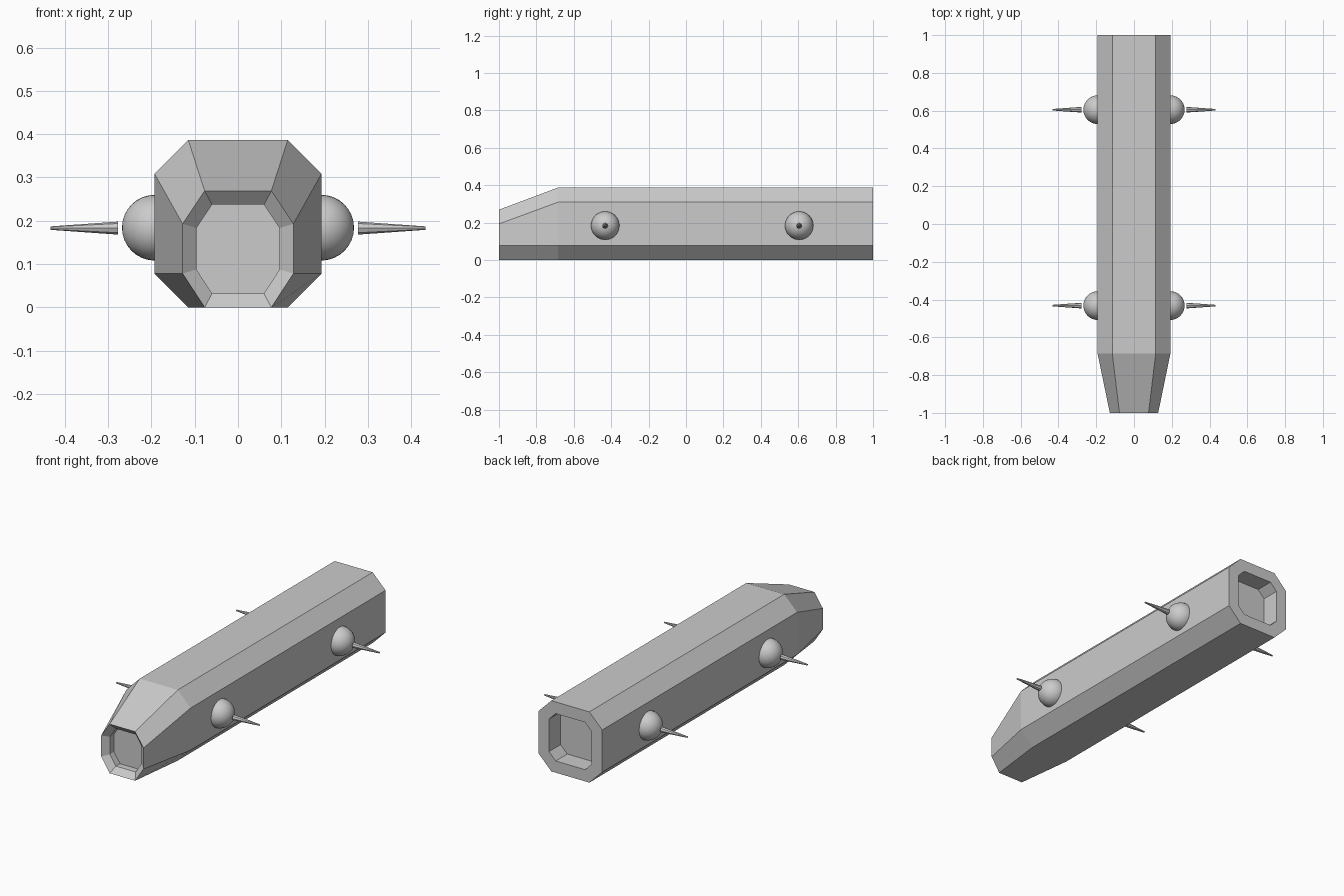
import bpy, bmesh, math
from mathutils import Matrix, Vector

if "Cube" in bpy.data.objects:
    bpy.data.objects.remove(bpy.data.objects["Cube"])


def make_object(name, bm):
    bmesh.ops.recalc_face_normals(bm, faces=bm.faces[:])
    mesh = bpy.data.meshes.new(name)
    bm.to_mesh(mesh)
    bm.free()
    ob = bpy.data.objects.new(name, mesh)
    bpy.context.collection.objects.link(ob)
    return ob


def octagon(bm, y, side, flat, low, high, top):
    half = [(flat, 0), (side, low), (side, high), (flat, top)]
    pts = half + [(-x, z) for x, z in reversed(half)]
    return [bm.verts.new((x, y, z)) for x, z in pts]


# Octagonal hull with a tapered nose
bm = bmesh.new()
rings = [octagon(bm, -1.0, 0.128, 0.077, 0.078, 0.193, 0.269),
         octagon(bm, -0.685, 0.193, 0.115, 0.078, 0.309, 0.387),
         octagon(bm, 1.0, 0.193, 0.115, 0.078, 0.309, 0.387)]
for a, b in zip(rings, rings[1:]):
    for i in range(8):
        j = (i + 1) % 8
        bm.faces.new((a[i], a[j], b[j], b[i]))
nose = bm.faces.new(rings[0])
tail = bm.faces.new(rings[2])
bmesh.ops.recalc_face_normals(bm, faces=bm.faces[:])


def recess(face, inset, slope, depth):
    # inset rim, then push a straight-walled pocket inwards
    bmesh.ops.inset_individual(bm, faces=[face], thickness=inset, depth=-slope,
                               use_even_offset=True)
    inward = -face.normal.copy()
    bmesh.ops.inset_individual(bm, faces=[face], thickness=0.0, depth=0.0)
    bmesh.ops.translate(bm, verts=face.verts[:], vec=inward * depth)


# Bevelled nose socket and flat-rimmed tail socket
recess(nose, 0.032, 0.03, 0.035)
recess(tail, 0.064, 0.0, 0.1)
make_object("hull", bm)

# Side domes with pointed spikes, two per side
for side, label in ((1, "right"), (-1, "left")):
    for y, place in ((-0.432, "front"), (0.605, "rear")):
        bm = bmesh.new()
        bmesh.ops.create_uvsphere(
            bm, u_segments=32, v_segments=16, radius=0.076,
            matrix=Matrix.Translation((side * 0.192, y, 0.184))
            @ Matrix.Rotation(math.pi / 2, 4, 'Y'))
        for f in bm.faces:
            f.smooth = True
        make_object(f"{label}_{place}_dome", bm)

        bm = bmesh.new()
        bmesh.ops.create_cone(
            bm, cap_ends=True, segments=8, radius1=0.015, radius2=0.004, depth=0.155,
            matrix=Matrix.Translation((side * 0.355, y, 0.183))
            @ Matrix.Rotation(side * math.pi / 2, 4, 'Y'))
        make_object(f"{label}_{place}_spike", bm)
